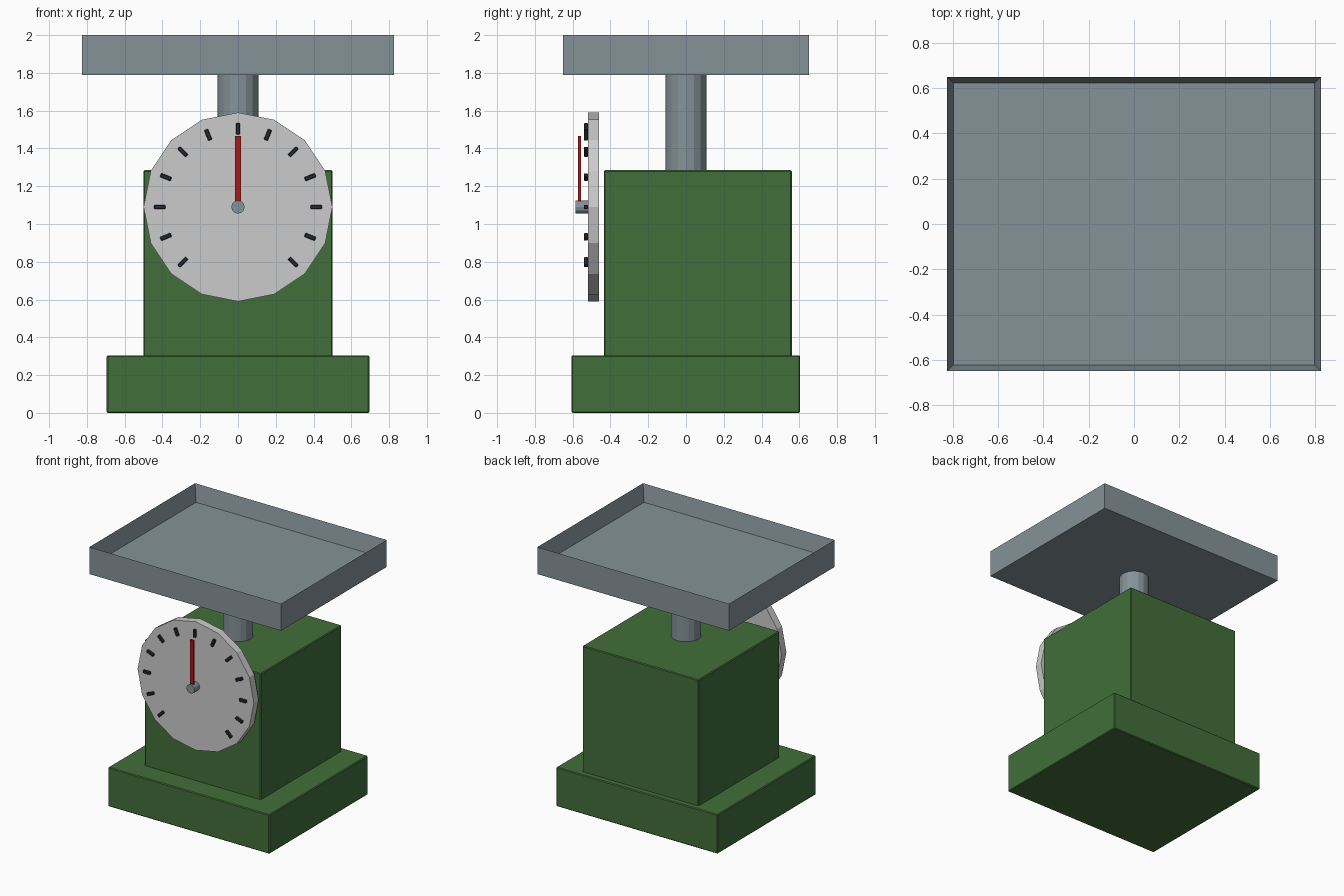
import bpy, bmesh, math
from mathutils import Matrix, Vector

if "Cube" in bpy.data.objects:
    bpy.data.objects.remove(bpy.data.objects["Cube"])


def material(name, rgb):
    m = bpy.data.materials.new(name)
    m.diffuse_color = (*rgb, 1)
    m.use_nodes = True
    m.node_tree.nodes["Principled BSDF"].inputs["Base Color"].default_value = m.diffuse_color
    return m


GREEN = material("enamel green", (0.054, 0.156, 0.042))
STEEL = material("grey steel", (0.235, 0.29, 0.314))
WHITE = material("dial white", (0.60, 0.60, 0.60))
BLACK = material("tick black", (0.022, 0.025, 0.028))
RED = material("needle red", (0.44, 0.008, 0.008))

DIAL_Z = 1.09


def finish(name, bm, mat):
    bmesh.ops.recalc_face_normals(bm, faces=bm.faces[:])
    me = bpy.data.meshes.new(name)
    bm.to_mesh(me)
    bm.free()
    me.materials.append(mat)
    ob = bpy.data.objects.new(name, me)
    bpy.context.collection.objects.link(ob)
    return ob


def box_bmesh(lo, hi):
    lo, hi = Vector(lo), Vector(hi)
    bm = bmesh.new()
    bmesh.ops.create_cube(bm, size=1, matrix=Matrix.Translation((lo + hi) / 2)
                          @ Matrix.Diagonal((*(hi - lo), 1)))
    return bm


def box(name, lo, hi, mat, bevel=0):
    ob = finish(name, box_bmesh(lo, hi), mat)
    if bevel:
        mod = ob.modifiers.new("bevel", 'BEVEL')
        mod.width, mod.segments = bevel, 1
    return ob


def cylinder(name, centre, radius, depth, sides, mat, facing_front=False):
    bm = bmesh.new()
    mtx = Matrix.Translation(centre)
    if facing_front:
        mtx = mtx @ Matrix.Rotation(math.pi / 2, 4, 'X')
    bmesh.ops.create_cone(bm, cap_ends=True, segments=sides, radius1=radius,
                          radius2=radius, depth=depth, matrix=mtx)
    return finish(name, bm, mat)


# Housing
box("base", (-0.695, -0.606, 0), (0.695, 0.604, 0.305), GREEN, 0.006)
box("body", (-0.5, -0.434, 0.295), (0.5, 0.56, 1.285), GREEN, 0.006)

# Stem and tray
cylinder("stem", (0, 0, 1.54), 0.108, 0.52, 16, STEEL)
bm = box_bmesh((-0.825, -0.65, 1.79), (0.825, 0.65, 2.0))
top = [f for f in bm.faces if f.normal.z > 0.9]
bmesh.ops.inset_region(bm, faces=top, thickness=0.04)
bmesh.ops.translate(bm, verts=top[0].verts[:], vec=(0, 0, -0.13))
finish("tray", bm, STEEL)

# Dial with hub and needle
cylinder("dial", (0, -0.49, DIAL_Z), 0.5, 0.06, 16, WHITE, True)
cylinder("hub", (0, -0.552, DIAL_Z), 0.035, 0.066, 12, STEEL, True)
box("needle", (-0.015, -0.571, DIAL_Z), (0.015, -0.556, 1.465), RED)

# Scale ticks, open at the bottom
for i in range(-6, 7):
    tick = box(f"tick_{i + 7}", (-0.011, -0.541, 0.383), (0.011, -0.519, 0.444), BLACK, 0.004)
    tick.data.transform(Matrix.Translation((0, 0, DIAL_Z))
                        @ Matrix.Rotation(math.radians(22.5 * i), 4, 'Y'))
